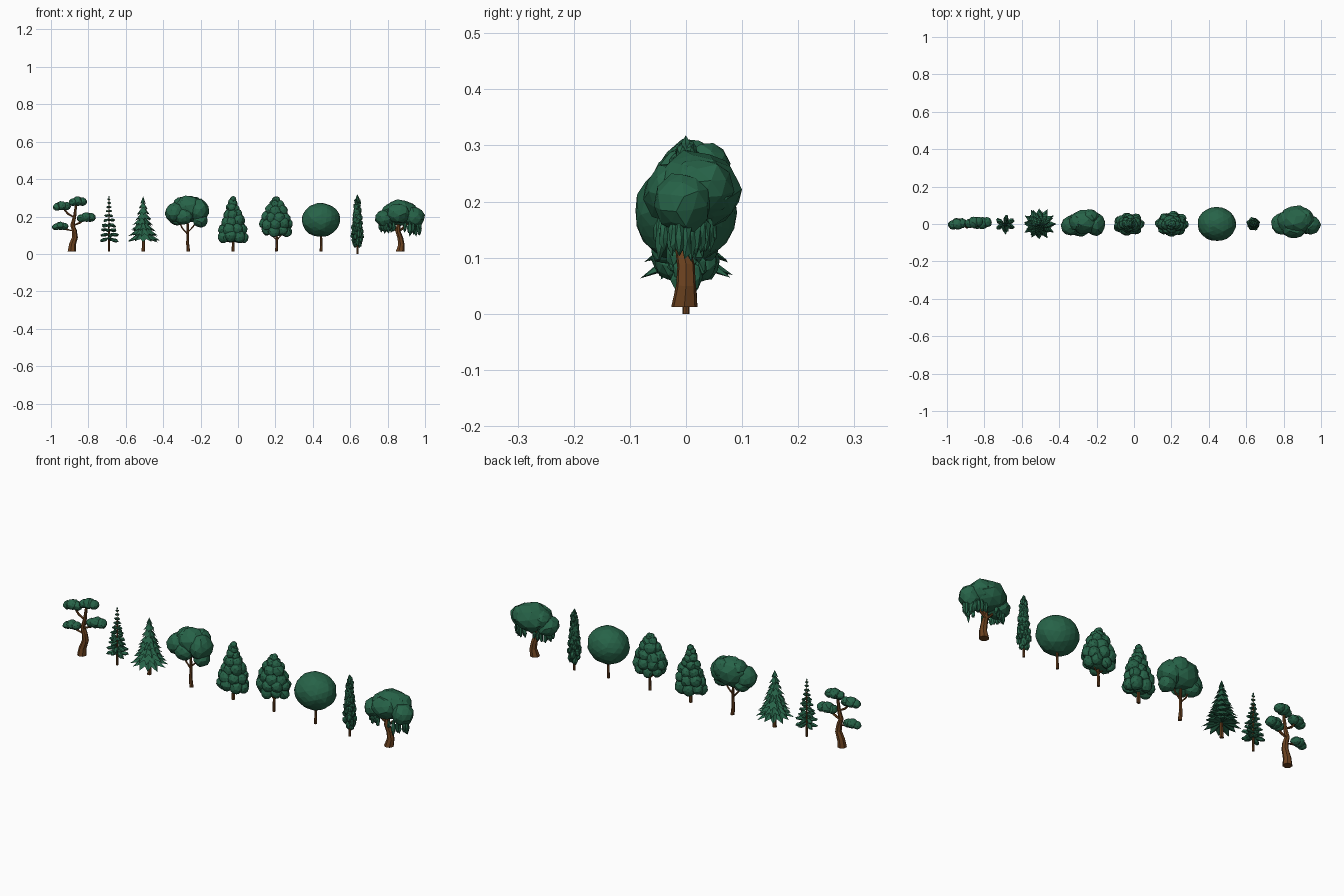
import bpy, bmesh, math, random
from mathutils import Vector, Matrix

random.seed(4)


def material(name, col):
    m = bpy.data.materials.new(name)
    m.diffuse_color = (*col, 1)
    return m


GREEN = material("leaf green", (0.02, 0.125, 0.065))
BROWN = material("bark brown", (0.15, 0.055, 0.014))


def finish(bm, name, mat):
    bmesh.ops.recalc_face_normals(bm, faces=bm.faces)
    me = bpy.data.meshes.new(name)
    bm.to_mesh(me)
    bm.free()
    me.materials.append(mat)
    ob = bpy.data.objects.new(name, me)
    bpy.context.collection.objects.link(ob)
    return ob


def blob(bm, c, r, sub=2, jit=0.07, rot=None):
    """Faceted leaf clump: jittered ellipsoid."""
    vs = bmesh.ops.create_icosphere(bm, subdivisions=sub, radius=1)["verts"]
    spin = Matrix.Rotation(random.uniform(0, 6), 3, (random.random(), 1, random.random()))
    for v in vs:
        p = spin @ v.co * (1 + random.uniform(-jit, jit))
        p = Vector((p.x * r[0], p.y * r[1], p.z * r[2]))
        v.co = (rot @ p if rot else p) + Vector(c)


def tube(bm, pts, n=7):
    """Tapered limb through (x, y, z, radius) points."""
    rings = []
    for i, (x, y, z, r) in enumerate(pts):
        a, b = Vector(pts[max(i - 1, 0)][:3]), Vector(pts[min(i + 1, len(pts) - 1)][:3])
        d = (b - a).normalized()
        if i == 0:
            d = Vector((0, 0, 1))
        q = Vector((0, 0, 1)).rotation_difference(d)
        rings.append([bm.verts.new(Vector((x, y, z)) + q @ Vector(
            (r * math.cos(t * math.tau / n), r * math.sin(t * math.tau / n), 0))) for t in range(n)])
    for a, b in zip(rings, rings[1:]):
        for i in range(n):
            bm.faces.new((a[i], a[(i + 1) % n], b[(i + 1) % n], b[i]))
    bm.faces.new(rings[0])
    bm.faces.new(rings[-1])


def trunk(name, *limbs):
    bm = bmesh.new()
    for l in limbs:
        tube(bm, l)
    return finish(bm, name + "_trunk", BROWN)


def crown(name, blobs, sub=2, jit=0.07):
    bm = bmesh.new()
    for x, y, z, rx, ry, rz in blobs:
        blob(bm, (x, y, z), (rx, ry, rz), sub, jit)
    return finish(bm, name + "_foliage", GREEN)


def straight(name, x, z0, z1, r):
    return (x, 0, z0, r * 1.25), (x + 0.002, 0, (z0 + z1) / 2, r), (x, 0, z1, r * 0.6)


# 1: cloud-pruned tree with four pads
X = -0.89
trunk("cloud_tree",
      [(X, -0.002, 0.012, 0.023), (X + 0.004, 0, 0.05, 0.019), (X + 0.018, 0.002, 0.09, 0.016),
       (X + 0.014, 0, 0.125, 0.014), (X + 0.004, 0, 0.155, 0.012), (X + 0.016, 0, 0.2, 0.009),
       (X + 0.024, 0, 0.265, 0.006)],
      [(X + 0.008, 0, 0.15, 0.008), (X + 0.045, 0, 0.168, 0.006), (X + 0.075, 0, 0.19, 0.004)],
      [(X + 0.014, 0, 0.12, 0.007), (X - 0.03, 0, 0.132, 0.005), (X - 0.06, 0, 0.145, 0.004)],
      [(X + 0.014, 0, 0.195, 0.007), (X - 0.02, 0, 0.215, 0.006), (X - 0.05, 0, 0.25, 0.004)])
pads = []
for px, py, pz, w in [(-0.943, 0.0, 0.257, 0.05), (-0.857, 0.008, 0.282, 0.05),
                      (-0.952, 0.003, 0.15, 0.045), (-0.812, 0.005, 0.197, 0.052)]:
    pads += [(px, py, pz, w * 0.6, w * 0.62, w * 0.5),
             (px - w * 0.48, py - 0.006, pz - 0.006, w * 0.48, w * 0.5, w * 0.42),
             (px + w * 0.48, py + 0.004, pz - 0.002, w * 0.52, w * 0.55, w * 0.46)]
crown("cloud_tree", pads)

# 2: sparse fir with separate whorled boughs
X = -0.69
trunk("sparse_fir", [(X, 0, 0.012, 0.006), (X, 0, 0.15, 0.004), (X, 0, 0.305, 0.0015)])
bm = bmesh.new()
for k, (z, r) in enumerate([(0.083, 0.06), (0.105, 0.055), (0.13, 0.045), (0.155, 0.043), (0.182, 0.034),
                            (0.207, 0.026), (0.23, 0.019), (0.252, 0.015), (0.273, 0.011), (0.292, 0.008)]):
    for i in range(6):
        a = math.tau * (i + 0.5) / 6 + random.uniform(-0.25, 0.25)
        rot = Matrix.Rotation(a, 3, 'Z') @ Matrix.Rotation(random.uniform(-0.1, 0.3), 3, 'Y')
        c = Vector((X, 0, z)) + rot @ Vector((r * 0.55, 0, 0))
        c.y *= 0.8
        blob(bm, c, (r * 0.46, r * 0.2 + 0.001, 0.004 + r * 0.11), 1, 0.15, rot)
blob(bm, (X, 0, 0.304), (0.003, 0.003, 0.009), 1)
finish(bm, "sparse_fir_foliage", GREEN)

# 3: spruce with pointed star-shaped skirts
X = -0.507
trunk("spruce", straight("", X, 0.012, 0.12, 0.008))
bm = bmesh.new()
for k in range(8):
    f = k / 7
    r, z, n = 0.09 * (1 - f) + 0.016 * f, 0.067 + 0.2 * f, 12 if k < 5 else 9
    h = 0.065 - 0.025 * f
    top, low = bm.verts.new((X, 0, z + h)), bm.verts.new((X, 0, z + 0.02))
    rim = []
    for i in range(2 * n):
        a = math.pi * i / n + k * 0.4
        tip = i % 2 == 0
        q = r * (random.uniform(0.88, 1.04) if tip else 0.66)
        rim.append(bm.verts.new((X + q * math.cos(a), q * math.sin(a),
                                 z + (random.uniform(-0.006, 0.004) if tip else 0.012))))
    for i in range(2 * n):
        j = (i + 1) % (2 * n)
        bm.faces.new((rim[i], rim[j], top))
        bm.faces.new((rim[j], rim[i], low))
finish(bm, "spruce_foliage", GREEN)

# 4: broad spreading tree
X = -0.27
trunk("broad_tree",
      [(X + 0.004, 0, 0.012, 0.01), (X, 0, 0.06, 0.008), (X + 0.002, 0, 0.11, 0.007), (X, 0, 0.2, 0.005)],
      [(X, 0, 0.105, 0.005), (X - 0.03, 0, 0.14, 0.004), (X - 0.05, 0, 0.19, 0.003)],
      [(X, 0, 0.115, 0.005), (X + 0.03, 0, 0.145, 0.004), (X + 0.055, 0, 0.19, 0.003)])
crown("broad_tree", [
    (X + 0.005, 0.012, 0.24, 0.085, 0.068, 0.075), (X - 0.068, -0.01, 0.222, 0.052, 0.055, 0.055),
    (X + 0.062, 0, 0.232, 0.054, 0.065, 0.062), (X - 0.02, -0.025, 0.2, 0.05, 0.045, 0.045),
    (X + 0.07, -0.01, 0.18, 0.04, 0.042, 0.04), (X - 0.055, 0.01, 0.187, 0.042, 0.04, 0.036),
    (X + 0.035, 0.035, 0.255, 0.05, 0.045, 0.05), (X - 0.035, 0.01, 0.265, 0.045, 0.045, 0.04)])


def lumpy_cone(name, X, tiers, ys):
    """Rings of clumps given as (z, ring radius, clump radius, count)."""
    out = []
    for k, (z, R, r, n) in enumerate(tiers):
        out.append((X, 0, z, R + 0.004, (R + 0.004) * ys, r))
        for i in range(n):
            a = math.tau * i / n + k * 0.7
            q = r * random.uniform(0.88, 1.1)
            out.append((X + R * math.cos(a), R * math.sin(a) * ys, z + random.uniform(-0.007, 0.007),
                        q, q * 0.9, q * 1.05))
    crown(name, out)


# 5 and 6: conical trees of stacked clumps
trunk("cone_tree", straight("", -0.027, 0.012, 0.15, 0.007))
lumpy_cone("cone_tree", -0.027, [(0.094, 0.055, 0.031, 7), (0.135, 0.05, 0.031, 7), (0.175, 0.036, 0.03, 6),
                                 (0.212, 0.026, 0.026, 5), (0.245, 0.016, 0.023, 4), (0.272, 0.008, 0.02, 3),
                                 (0.292, 0.002, 0.016, 2)], 0.6)
trunk("oval_tree", straight("", 0.205, 0.012, 0.16, 0.006),
      [(0.205, 0, 0.07, 0.004), (0.23, 0, 0.1, 0.003), (0.245, 0, 0.13, 0.002)],
      [(0.205, 0, 0.075, 0.004), (0.182, 0, 0.1, 0.003), (0.165, 0, 0.13, 0.002)])
lumpy_cone("oval_tree", 0.205, [(0.124, 0.056, 0.029, 7), (0.158, 0.061, 0.031, 8), (0.195, 0.048, 0.032, 7),
                                (0.232, 0.032, 0.03, 5), (0.262, 0.016, 0.026, 4), (0.287, 0.005, 0.02, 3)], 0.68)

# 7: round ball tree
trunk("ball_tree", straight("", 0.443, 0.012, 0.14, 0.006))
crown("ball_tree", [(0.443, 0, 0.182, 0.103, 0.091, 0.091)], 3, 0.025)

# 8: narrow cypress of spiralling upright clumps
X = 0.638
trunk("cypress", straight("", X, 0, 0.2, 0.005))
bm = bmesh.new()
for k in range(46):
    f = k / 45
    z = 0.052 + 0.24 * f
    R = 0.026 * min(1, 0.45 + f * 4) * (1 - 0.85 * max(0, f - 0.2))
    a = k * 2.4
    q = random.uniform(0.011, 0.016) * (1 - 0.3 * f)
    blob(bm, (X + R * math.cos(a), R * 0.95 * math.sin(a), z), (q, q, q * 1.6), 1, 0.12)
blob(bm, (X, 0, 0.16), (0.024, 0.022, 0.125), 2)
blob(bm, (X, 0, 0.295), (0.009, 0.009, 0.024), 1)
finish(bm, "cypress_foliage", GREEN)

# 9: leaning tree with drooping fringe
X = 0.865
trunk("weeping_tree",
      [(X, -0.003, 0.012, 0.024), (X + 0.008, 0, 0.05, 0.018), (X + 0.002, 0, 0.085, 0.016),
       (X - 0.01, -0.006, 0.12, 0.014), (X - 0.004, 0, 0.2, 0.008)],
      [(X - 0.01, 0, 0.115, 0.009), (X + 0.03, 0, 0.15, 0.007), (X + 0.06, 0, 0.2, 0.005)],
      [(X - 0.01, 0, 0.115, 0.008), (X - 0.04, 0, 0.145, 0.006), (X - 0.065, 0, 0.18, 0.004)])
crown("weeping_tree", [
    (X, 0.02, 0.22, 0.09, 0.078, 0.072), (X - 0.076, 0, 0.19, 0.056, 0.06, 0.05),
    (X + 0.078, -0.005, 0.197, 0.055, 0.05, 0.055), (X - 0.01, -0.025, 0.215, 0.065, 0.05, 0.055),
    (X + 0.04, 0.025, 0.225, 0.06, 0.06, 0.055), (X - 0.045, 0.015, 0.22, 0.055, 0.06, 0.05)])
bm = bmesh.new()
for i in range(30):
    a = math.tau * i / 30
    s = random.uniform(0.78, 0.98)
    drop = random.uniform(0.02, 0.034) + (0.012 if math.cos(a) > 0.4 else 0)
    if abs(math.cos(a)) > 0.3:
        blob(bm, (X + 0.112 * s * math.cos(a), 0.055 * s * math.sin(a), 0.158 - drop * 0.5),
             (0.011, 0.01, drop), 1, 0.15)
finish(bm, "weeping_tree_fringe", GREEN)
